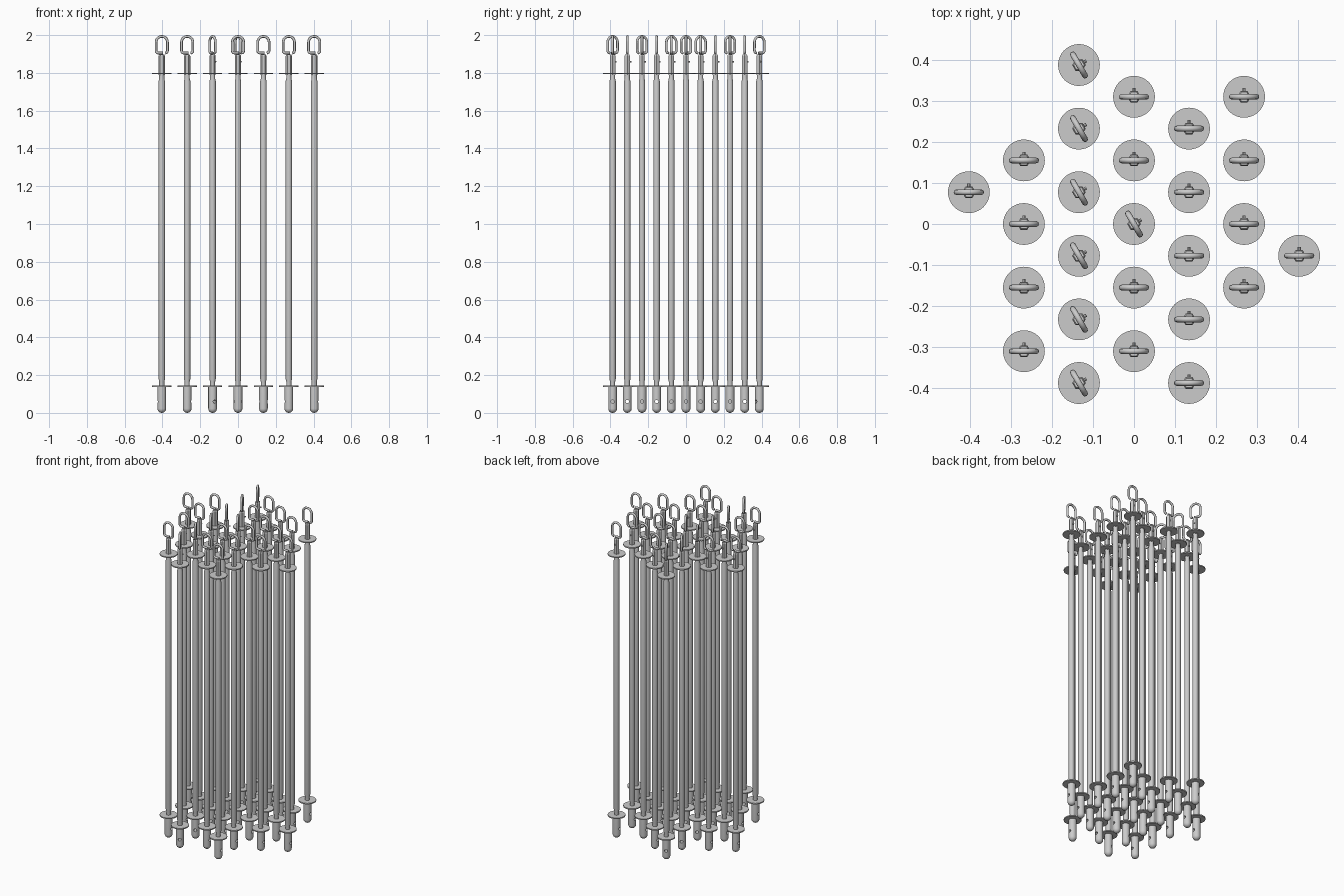
import bpy, math
from mathutils import Matrix

if "Cube" in bpy.data.objects:
    bpy.data.objects.remove(bpy.data.objects["Cube"])

scene = bpy.context.scene.collection


def lathe(name, profile, sides=24):
    """Closed solid of revolution from (radius, z) points, bottom to top."""
    verts, faces = [], []
    for r, z in profile:
        for i in range(sides):
            a = 2 * math.pi * i / sides
            verts.append((r * math.cos(a), r * math.sin(a), z))
    for k in range(len(profile) - 1):
        for i in range(sides):
            j = (i + 1) % sides
            faces.append((k * sides + i, k * sides + j, (k + 1) * sides + j, (k + 1) * sides + i))
    faces.append(tuple(reversed(range(sides))))
    top = (len(profile) - 1) * sides
    faces.append(tuple(range(top, top + sides)))
    me = bpy.data.meshes.new(name)
    me.from_pydata(verts, [], faces)
    me.update()
    return me


def place(name, me):
    ob = bpy.data.objects.new(name, me)
    scene.objects.link(ob)
    return ob


def bake(name, ob):
    """Turn an object with modifiers or a curve into a plain mesh."""
    dg = bpy.context.evaluated_depsgraph_get()
    me = bpy.data.meshes.new_from_object(ob.evaluated_get(dg))
    me.name = name
    bpy.data.objects.remove(ob)
    return me


def smooth(me, angle=35):
    me.shade_smooth()
    me.set_sharp_from_angle(angle=math.radians(angle))
    return me


# Long rod, slimmer where it meets the two discs
rod = smooth(lathe("rod", [(0.0135, 0.135), (0.0135, 0.165), (0.017, 0.18),
                           (0.017, 1.755), (0.0135, 1.77), (0.0135, 1.80)]), 50)

# Thin discs near both ends
top_disc = smooth(lathe("top_disc", [(0.051, 1.793), (0.051, 1.80)], 40))
bottom_disc = smooth(lathe("bottom_disc", [(0.051, 0.138), (0.051, 0.145)], 40))

# Hexagonal neck under the hook
neck = lathe("neck", [(0.0165, 1.79), (0.0165, 1.89), (0.013, 1.897)], 6)

# Round-nosed plug with a cross hole
R = 0.023
nose = [(R * math.sin(math.radians(a)), R - R * math.cos(math.radians(a)))
        for a in (5, 20, 35, 50, 65, 80)]
plug_ob = place("plug_blank", lathe("plug_blank", nose + [(R, R), (R, 0.14)]))
drill_me = lathe("drill", [(0.009, -0.06), (0.009, 0.06)], 16)
drill_me.transform(Matrix.Translation((0, 0, 0.06)) @ Matrix.Rotation(math.pi / 2, 4, 'Y'))
drill = place("drill", drill_me)
drill.hide_render = True
cut = plug_ob.modifiers.new("hole", 'BOOLEAN')
cut.operation = 'DIFFERENCE'
cut.solver = 'EXACT'
cut.object = drill
plug = smooth(bake("bottom_plug", plug_ob))
bpy.data.objects.remove(drill)

# Hook: open loop, joined to the neck on the left, gap on the right
W, ZB, ZA, C = 0.030, 1.905, 1.963, 0.012


def arc(cx, cz, r, a0, a1, n):
    return [(cx + r * math.cos(math.radians(a0 + (a1 - a0) * i / n)),
             cz + r * math.sin(math.radians(a0 + (a1 - a0) * i / n))) for i in range(n + 1)]


path = [(0.006, ZB)] + arc(-W + C, ZB + C, C, 270, 180, 4) + arc(0, ZA, W, 180, 0, 14) \
    + arc(W - C, ZB + C, C, 0, -90, 4)
cu = bpy.data.curves.new("hook_path", 'CURVE')
cu.dimensions = '3D'
cu.bevel_depth = 0.007
cu.bevel_resolution = 2
cu.use_fill_caps = True
sp = cu.splines.new('POLY')
sp.points.add(len(path) - 1)
for p, (x, z) in zip(sp.points, path):
    p.co = (x, 0, z, 1)
hook = smooth(bake("hook", place("hook_path", cu)), 50)

# Small pin on the back of the neck
pin = lathe("neck_pin", [(0.004, 0), (0.004, 0.021)], 8)
pin.transform(Matrix.Translation((0, 0, 1.86)) @ Matrix.Rotation(-math.pi / 2, 4, 'X'))

parts = [rod, top_disc, bottom_disc, neck, plug, hook, pin]

# Hexagonal lattice: column -> half-row numbers
DX, DY = 0.1345, 0.0777
columns = {
    -3: [1],
    -2: [2, 0, -2, -4],
    -1: [5, 3, 1, -1, -3, -5],
    0: [4, 2, 0, -2, -4],
    1: [3, 1, -1, -3, -5],
    2: [4, 2, 0, -2],
    3: [-1],
}
for col, rows in columns.items():
    for row in rows:
        turned = col == -1 or (col, row) == (0, 0)
        for me in parts:
            ob = place(me.name, me)
            ob.location = (col * DX, row * DY, 0)
            ob.rotation_euler.z = math.radians(-60) if turned else 0
